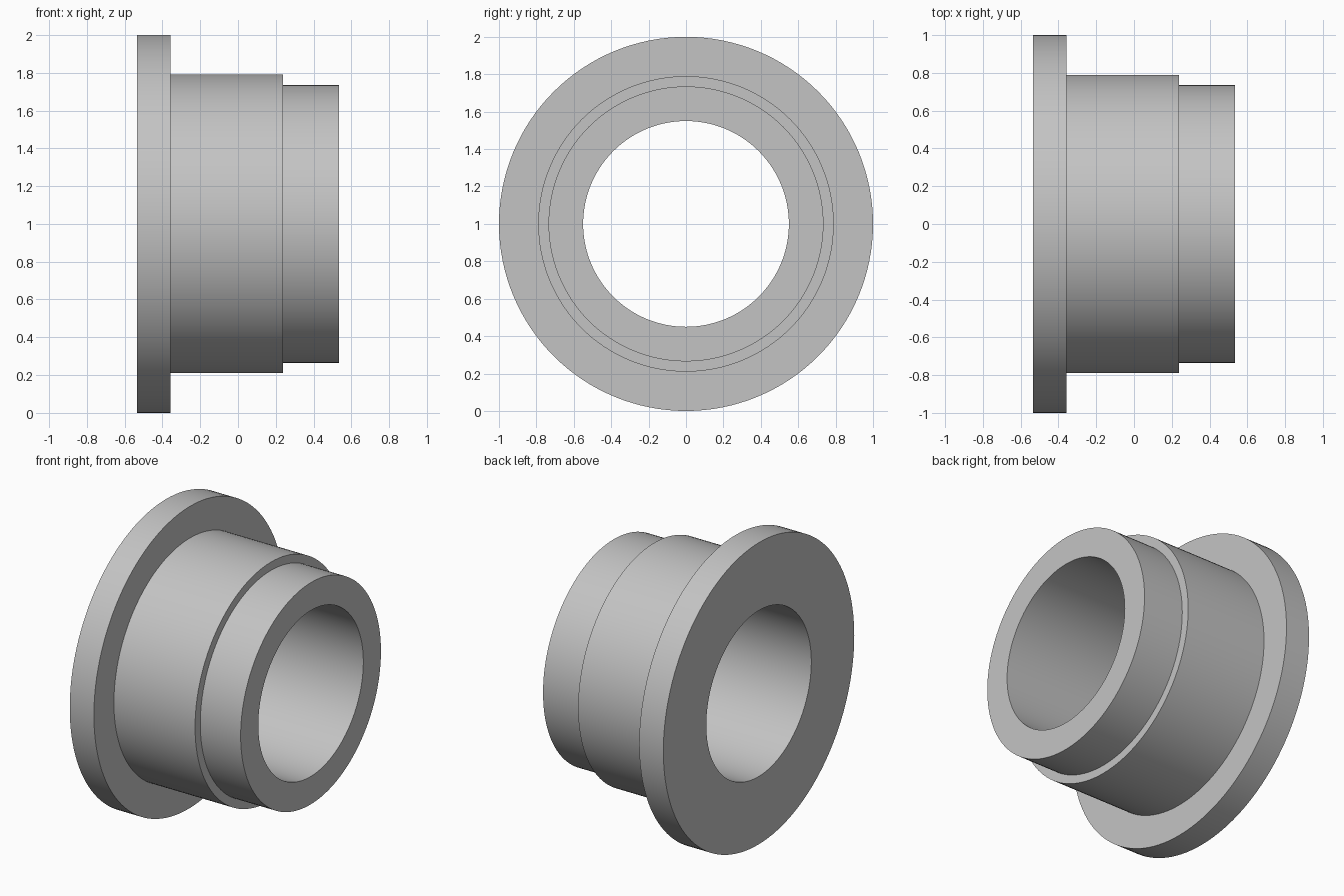
import bpy
import bmesh
from math import cos, sin, tau, radians

cube = bpy.data.objects.get("Cube")
if cube:
    bpy.data.objects.remove(cube, do_unlink=True)

SEGMENTS = 128
CENTRE_Z = 1.0

# Plain grey metal
metal = bpy.data.materials.new("light_grey_metal")
metal.use_nodes = True
grey = (0.55, 0.55, 0.55, 1.0)
metal.diffuse_color = grey
metal.node_tree.nodes["Principled BSDF"].inputs["Base Color"].default_value = grey


def lathe_x(name, profile, material):
    """Revolve a closed (x, radius) profile around the x axis."""
    bm = bmesh.new()
    rings = []
    for i in range(SEGMENTS):
        a = tau * i / SEGMENTS
        rings.append([bm.verts.new((x, r * cos(a), r * sin(a))) for x, r in profile])
    count = len(profile)
    for i, ring in enumerate(rings):
        following = rings[(i + 1) % SEGMENTS]
        for j in range(count):
            k = (j + 1) % count
            bm.faces.new((ring[j], ring[k], following[k], following[j]))
    bmesh.ops.recalc_face_normals(bm, faces=bm.faces)
    mesh = bpy.data.meshes.new(name)
    bm.to_mesh(mesh)
    bm.free()
    mesh.materials.append(material)
    obj = bpy.data.objects.new(name, mesh)
    bpy.context.collection.objects.link(obj)
    # Smooth round walls, crisp rims
    bpy.ops.object.select_all(action="DESELECT")
    obj.select_set(True)
    bpy.context.view_layer.objects.active = obj
    bpy.ops.object.shade_smooth_by_angle(angle=radians(30))
    return obj


# Stepped bushing: wide flange, main barrel, narrower nose and a through bore
FLANGE_R, BARREL_R, NOSE_R, BORE_R = 1.0, 0.79, 0.735, 0.55
BACK, FLANGE_END, BARREL_END, FRONT = -0.534, -0.357, 0.238, 0.534
bushing = lathe_x("flanged_bushing", [
    (BACK, BORE_R), (BACK, FLANGE_R),
    (FLANGE_END, FLANGE_R), (FLANGE_END, BARREL_R),
    (BARREL_END, BARREL_R), (BARREL_END, NOSE_R),
    (FRONT, NOSE_R), (FRONT, BORE_R),
], metal)
bushing.location.z = CENTRE_Z
